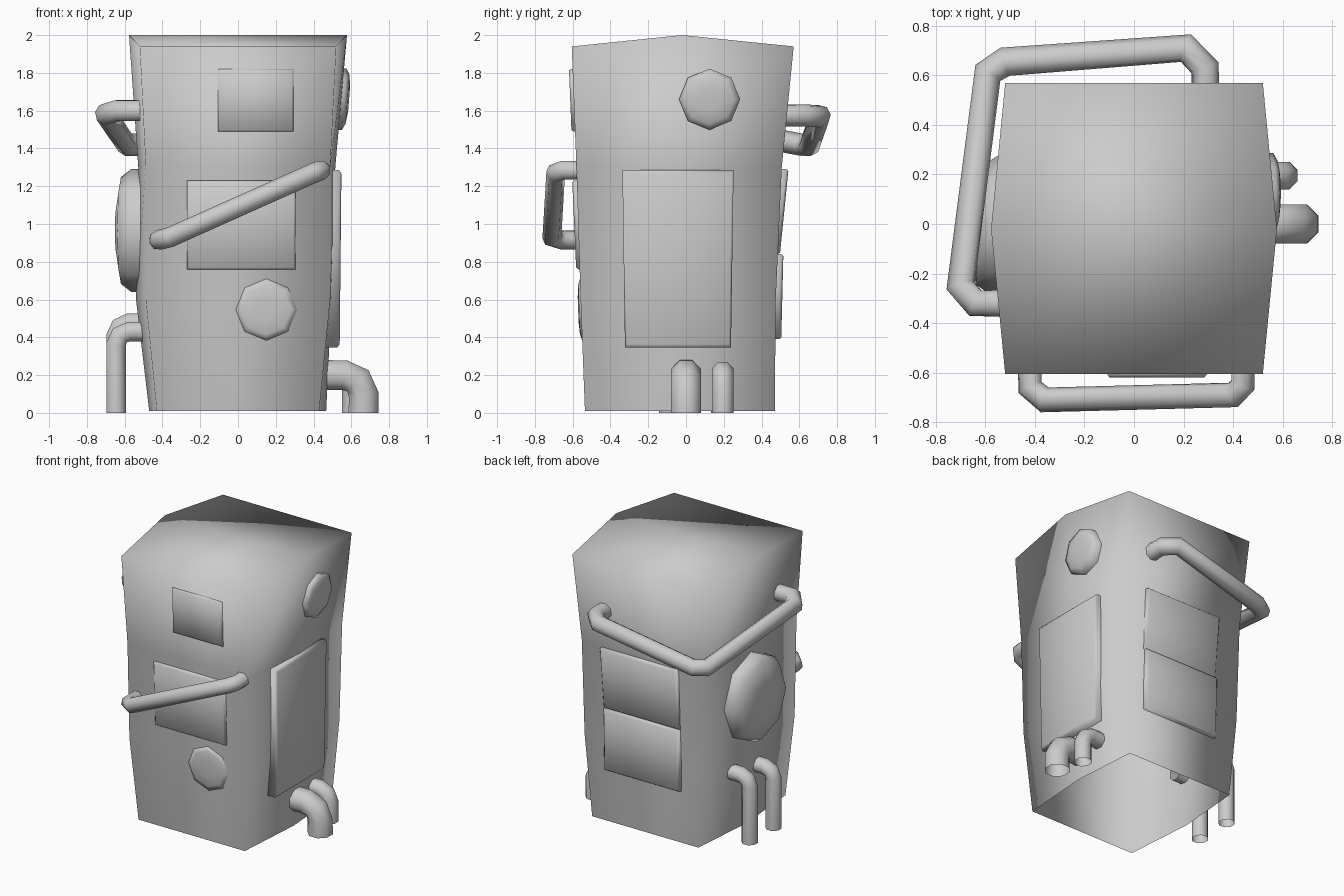
import bpy, math

old = bpy.data.objects.get("Cube")
if old:
    bpy.data.objects.remove(old, do_unlink=True)

grey = bpy.data.materials.new("plain_grey")
grey.use_nodes = True
colour = (0.6, 0.6, 0.6, 1)
grey.diffuse_color = colour
grey.node_tree.nodes["Principled BSDF"].inputs["Base Color"].default_value = colour

# Maps (sideways, height, outward distance) onto each wall
SIDES = {
    "front": lambda u, z, d: (u, -d, z),
    "back": lambda u, z, d: (u, d, z),
    "right": lambda u, z, d: (-d, u, z),
    "left": lambda u, z, d: (d, u, z),
}


def loft(name, rings, cap):
    """Skin closed rings of points; cap lists faces over the last ring only."""
    n = len(rings[0])
    verts = [p for ring in rings for p in ring]
    last = len(verts) - n
    faces = [tuple(last + i for i in face) for face in cap]
    for r in range(len(rings) - 1):
        for i in range(n):
            j = (i + 1) % n
            faces.append((r * n + i, r * n + j, (r + 1) * n + j, (r + 1) * n + i))
    mesh = bpy.data.meshes.new(name)
    mesh.from_pydata(verts, [], faces)
    obj = bpy.data.objects.new(name, mesh)
    bpy.context.collection.objects.link(obj)
    mesh.materials.append(grey)
    bpy.ops.object.select_all(action="DESELECT")
    obj.select_set(True)
    bpy.context.view_layer.objects.active = obj
    bpy.ops.object.mode_set(mode="EDIT")
    bpy.ops.mesh.select_all(action="SELECT")
    bpy.ops.mesh.normals_make_consistent(inside=False)
    bpy.ops.object.mode_set(mode="OBJECT")
    bpy.ops.object.shade_smooth()


def raised(name, side, outline, slope, turn, layers):
    """Raised plate: outline scaled per layer (scale, outward), tilted and turned."""
    n = len(outline)
    cu = sum(p[0] for p in outline) / n
    cz = sum(p[1] for p in outline) / n
    rings = []
    for scale, d in layers:
        ring = []
        for u, z in outline:
            du, dz = (u - cu) * scale, (z - cz) * scale
            ring.append(SIDES[side](cu + du, cz + dz, d + dz * slope + du * turn))
        rings.append(ring)
    loft(name, rings, [range(n)])


def panel(name, side, u0, u1, z0, z1, d, slope, depth=0.05, taper=0):
    outline = [(u0 + taper, z0), (u1 - taper, z0), (u1, z1), (u0, z1)]
    raised(name, side, outline, slope, 0, [(1, d - depth), (1, d - 0.012), (0.96, d)])


def disc(name, side, u, z, ru, rz, slope, turn, layers):
    angles = [i * math.tau / 8 for i in range(8)]
    outline = [(u + ru * math.cos(a), z + rz * math.sin(a)) for a in angles]
    raised(name, side, outline, slope, turn, layers)


def pipe(name, radius, points):
    """Open eight-sided tube along a path, with its flats facing the axes."""
    curve = bpy.data.curves.new(name, "CURVE")
    curve.dimensions = "3D"
    curve.bevel_depth = radius
    curve.bevel_resolution = 2
    spline = curve.splines.new("POLY")
    spline.points.add(len(points) - 1)
    for point, co in zip(spline.points, points):
        point.co = (*co, 1)
        point.tilt = math.pi / 8
    spline.use_smooth = True
    curve.materials.append(grey)
    obj = bpy.data.objects.new(name, curve)
    bpy.context.collection.objects.link(obj)
    bpy.ops.object.select_all(action="DESELECT")
    obj.select_set(True)
    bpy.context.view_layer.objects.active = obj
    bpy.ops.object.convert(target="MESH")


# Body shell, open underneath, with a roof folded along its ridge
# Each row: height, ridge height, corner x, right and left bulge, front and back y
rows = [
    (0.01, 0.01, 0.43, 0.47, 0.467, 0.535, 0.47),
    (0.6, 0.6, 0.488, 0.54, 0.495, 0.558, 0.475),
    (1.3, 1.3, 0.488, 0.528, 0.515, 0.58, 0.507),
    (1.94, 2.0, 0.52, 0.577, 0.577, 0.605, 0.57),
]
loft("body", [
    [(-cx, -f, z), (cx, -f, z), (lx, -0.02, zm), (cx, b, z), (-cx, b, z), (-rx, -0.02, zm)]
    for z, zm, cx, rx, lx, f, b in rows], [(0, 1, 2, 5), (2, 3, 4, 5)])

# Plates on the walls
panel("front_window", "front", -0.107, 0.293, 1.49, 1.82, 0.613, 0.04)
panel("front_panel", "front", -0.27, 0.305, 0.76, 1.23, 0.592, 0.045)
panel("left_door", "left", -0.337, 0.252, 0.345, 1.285, 0.543, 0.01, 0.09, 0.014)
panel("back_upper_panel", "back", -0.295, 0.325, 0.84, 1.29, 0.52, 0.1)
panel("back_lower_panel", "back", -0.295, 0.315, 0.39, 0.84, 0.51, 0.025)

# Round covers
disc("front_cover", "front", 0.15, 0.547, 0.165, 0.165, 0.036, 0,
     [(1, 0.52), (1, 0.555), (0.8, 0.566), (0.4, 0.571)])
disc("left_cover", "left", 0.125, 1.66, 0.162, 0.162, 0.08, 0,
     [(1, 0.49), (1, 0.562), (0.8, 0.58), (0.4, 0.588)])
disc("right_cover", "right", 0, 0.965, 0.28, 0.325, 0, -0.08,
     [(1, 0.47), (1, 0.565), (0.87, 0.62), (0.4, 0.643)])

# Rail around the right and back walls
pipe("back_rail", 0.06, [
    (-0.48, -0.32, 1.6), (-0.64, -0.32, 1.6), (-0.70, -0.25, 1.58),
    (-0.59, 0.61, 1.42), (-0.52, 0.655, 1.42), (0.21, 0.71, 1.57),
    (0.287, 0.63, 1.575), (0.287, 0.5, 1.575)])

# Slanted bar across the front
pipe("front_handle", 0.053, [
    (0.44, -0.54, 1.285), (0.44, -0.65, 1.285), (0.40, -0.69, 1.27),
    (-0.36, -0.71, 0.93), (-0.42, -0.66, 0.915), (-0.42, -0.53, 0.915)])

# Bent pipes running from the walls to the ground
for name, sign, x, y, z, r in [
    ("left_wide_pipe", 1, 0.665, 0, 0.2, 0.086),
    ("left_thin_pipe", 1, 0.605, 0.195, 0.215, 0.06),
    ("right_tall_pipe", -1, 0.645, 0.185, 0.475, 0.056),
    ("right_short_pipe", -1, 0.645, -0.09, 0.43, 0.056),
]:
    path = [(0.43, z), (x - 1.2 * r, z), (x - 0.35 * r, z - 0.35 * r), (x, z - 1.2 * r), (x, 0)]
    pipe(name, r, [(sign * px, y, pz) for px, pz in path])
